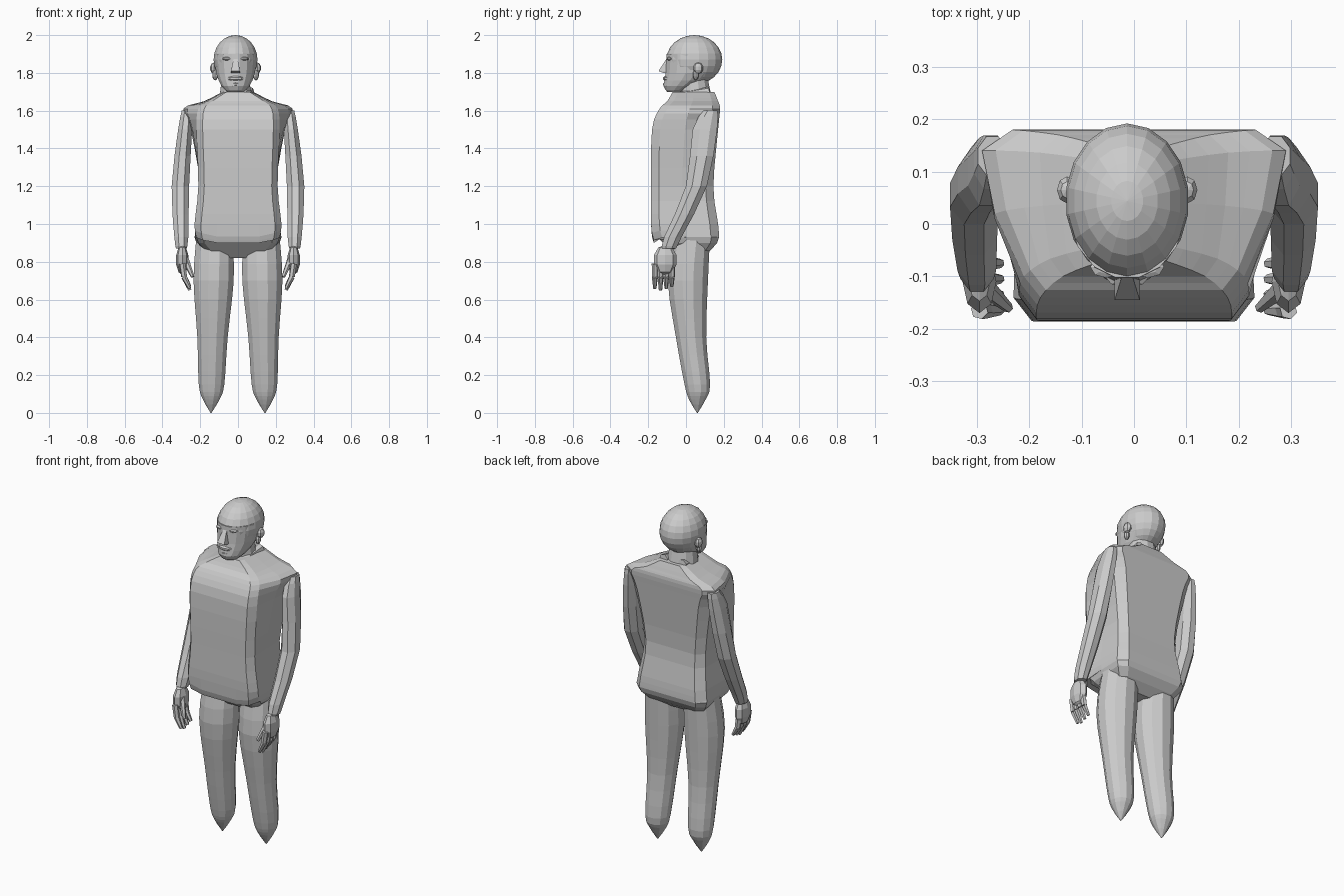
import bpy, bmesh, math
from mathutils import Matrix, Vector

default_cube = bpy.data.objects.get("Cube")
if default_cube:
    bpy.data.objects.remove(default_cube, do_unlink=True)

shade = 0.6
colour = (shade, shade, shade, 1)
grey = bpy.data.materials.new("plain grey")
grey.use_nodes = True
grey.diffuse_color = colour
grey.node_tree.nodes["Principled BSDF"].inputs["Base Color"].default_value = colour


def finish(bm, name):
    """Turn a bmesh into a flat shaded object."""
    bmesh.ops.recalc_face_normals(bm, faces=bm.faces)
    mesh = bpy.data.meshes.new(name)
    bm.to_mesh(mesh)
    bm.free()
    mesh.materials.append(grey)
    part = bpy.data.objects.new(name, mesh)
    bpy.context.collection.objects.link(part)
    return part


def loft(name, rings):
    """Skin a stack of equal point rings and cap both ends."""
    bm = bmesh.new()
    loops = [[bm.verts.new(point) for point in ring] for ring in rings]
    for low, high in zip(loops, loops[1:]):
        for i in range(len(low)):
            bm.faces.new((low[i - 1], low[i], high[i], high[i - 1]))
    bm.faces.new(loops[0])
    bm.faces.new(loops[-1])
    return finish(bm, name)


def ball(name, centre, radii, sides=8):
    """Low-poly ellipsoid."""
    bm = bmesh.new()
    place = Matrix.Translation(centre) @ Matrix.Diagonal((*radii, 1))
    bmesh.ops.create_uvsphere(bm, u_segments=sides, v_segments=sides * 2 // 3,
                              radius=1, matrix=place)
    return finish(bm, name)


def smooth(keys, steps=3):
    """Pass a gentle curve through a few key rows."""
    keys = [Vector(key) for key in keys]
    rows = []
    for i in range(len(keys) - 1):
        start, end = keys[i], keys[i + 1]
        leave = (end - keys[max(i - 1, 0)]) / 2
        arrive = (keys[min(i + 2, len(keys) - 1)] - start) / 2
        for step in range(steps):
            t = step / steps
            ease = t * t * (3 - 2 * t)
            rows.append(start.lerp(end, ease) + leave * (t * (1 - t) ** 2)
                        - arrive * (t * t * (1 - t)))
    return rows + [keys[-1]]


def oval(x, y, z, rx, ry, sides=12):
    """Level elliptical ring."""
    angles = [math.tau * (i + 0.5) / sides for i in range(sides)]
    return [(x + rx * math.cos(a), y + ry * math.sin(a), z) for a in angles]


def body_ring(z, front, back, wide_front, wide_back):
    """Symmetric ring with broad flat front and back and bevelled corners."""
    bevel = (back - front) / 8
    middle = wide_front * 0.3 + wide_back * 0.7
    half = [(wide_front / 2, front), (wide_front * 0.85, front),
            (wide_front, front + bevel), (middle, (front + back) / 2),
            (wide_back, back - bevel), (wide_back * 0.8, back), (wide_back / 2, back)]
    right = [(-x, y) for x, y in reversed(half)]
    return [(x, y, z) for x, y in half + right]


def tube(name, start, end, r1, r2, sides=6):
    """Straight tapered limb between two points."""
    start, end = Vector(start), Vector(end)
    u = (end - start).orthogonal().normalized()
    v = (end - start).normalized().cross(u)
    spokes = [u * math.cos(a) + v * math.sin(a)
              for a in (math.tau * k / sides for k in range(sides))]
    return loft(name, [[centre + spoke * radius for spoke in spokes]
                       for centre, radius in ((start, r1), (end, r2))])


# Shirt, from hem to collar
shirt_keys = [
    (0.93, -0.17, 0.175, 0.22, 0.23), (1, -0.185, 0.17, 0.23, 0.22),
    (1.2, -0.185, 0.145, 0.21, 0.2), (1.5, -0.18, 0.17, 0.22, 0.25),
    (1.61, -0.14, 0.18, 0.21, 0.29), (1.65, -0.1, 0.17, 0.16, 0.18),
    (1.7, -0.07, 0.15, 0.07, 0.08),
]
shirt = loft("shirt", [body_ring(*row) for row in smooth(shirt_keys)])
# Wavy hem: the front drops over each thigh
for vert in shirt.data.vertices:
    if vert.co.z < 0.97 and vert.co.y < -0.1:
        vert.co.z -= 0.03 * math.sin(abs(vert.co.x) * 14)

# Hips rounding in from the hem to the crotch
loft("hips", [body_ring(0.82, -0.04, 0.08, 0.1, 0.1),
              body_ring(0.86, -0.08, 0.13, 0.17, 0.19),
              body_ring(0.9, -0.12, 0.165, 0.21, 0.22),
              body_ring(0.93, -0.15, 0.175, 0.22, 0.23),
              body_ring(0.96, -0.15, 0.17, 0.21, 0.22)])

# Neck, cranium and jaw, very slightly off centre
head_x = -0.013
tube("neck", (head_x, 0.05, 1.66), (head_x, 0.04, 1.8), 0.09, 0.07, sides=12)
ball("cranium", (head_x, 0.044, 1.87), (0.118, 0.148, 0.13), sides=18)
jaw_keys = [(1.7, -0.1, -0.02, 0.045), (1.73, -0.12, 0.06, 0.075),
            (1.8, -0.11, 0.16, 0.105), (1.9, -0.105, 0.17, 0.113)]
loft("jaw", [oval(head_x, (front + back) / 2, z, wide, (back - front) / 2, sides=16)
             for z, front, back, wide in smooth(jaw_keys, steps=2)])

# Wedge nose and lips
nose_rows = [(1.8, -0.12, 0.024), (1.81, -0.145, 0.024), (1.88, -0.1, 0.01)]
loft("nose", [[(head_x - wide, front, z), (head_x + wide, front, z),
               (head_x + wide, -0.06, z), (head_x - wide, -0.06, z)]
              for z, front, wide in nose_rows])
ball("upper_lip", (head_x, -0.1, 1.77), (0.045, 0.022, 0.016))
ball("lower_lip", (head_x, -0.1, 1.74), (0.03, 0.022, 0.014))

leg_keys = [(0.92, 0.03, 0.1), (0.7, 0.01, 0.11), (0.4, 0.027, 0.083),
            (0.15, 0.06, 0.07), (0.07, 0.06, 0.045), (0, 0.06, 0.002)]
arm_keys = [(0.27, 0.13, 1.6, 0.03, 0.04), (0.28, 0.1, 1.5, 0.04, 0.07),
            (0.305, 0.055, 1.2, 0.05, 0.06), (0.3, -0.07, 0.93, 0.04, 0.05),
            (0.3, -0.09, 0.87, 0.03, 0.04)]

for side, word in ((1, "left"), (-1, "right")):
    # Tapered leg ending in a point
    loft(word + "_leg", [oval(side * (0.143 - z / 50), y, z, radius, radius)
                         for z, y, radius in smooth(leg_keys)])
    # Arm bent forward at the elbow
    loft(word + "_arm", [oval(side * x, y, z, rx, ry, sides=8)
                         for x, y, z, rx, ry in smooth(arm_keys, steps=2)])
    # Hand with curled fingers and a thumb
    ball(word + "_palm", (side * 0.295, -0.11, 0.81), (0.034, 0.063, 0.08))
    for k in range(4):
        y = -0.165 + 0.03 * k
        root = (side * 0.295, y, 0.79)
        knuckle = (side * 0.285, y, 0.72)
        tip = (side * 0.255, y, 0.65 + 0.01 * abs(k - 1))
        tube(word + "_finger", root, knuckle, 0.017, 0.016)
        tube(word + "_fingertip", knuckle, tip, 0.016, 0.009)
    tube(word + "_thumb", (side * 0.285, -0.12, 0.83), (side * 0.24, -0.16, 0.72), 0.02, 0.01)
    # Ear leaning back, in two pieces
    ball(word + "_ear", (head_x + side * 0.115, 0.065, 1.825), (0.02, 0.027, 0.03))
    ball(word + "_ear_lobe", (head_x + side * 0.108, 0.052, 1.79), (0.016, 0.016, 0.03))
    # Shallow brow ridge and collar flap
    ball(word + "_brow", (head_x + side * 0.04, -0.082, 1.875), (0.032, 0.022, 0.01))
    tube(word + "_collar", (side * 0.06, 0.125, 1.7), (side * 0.05, -0.06, 1.675), 0.028, 0.02)
